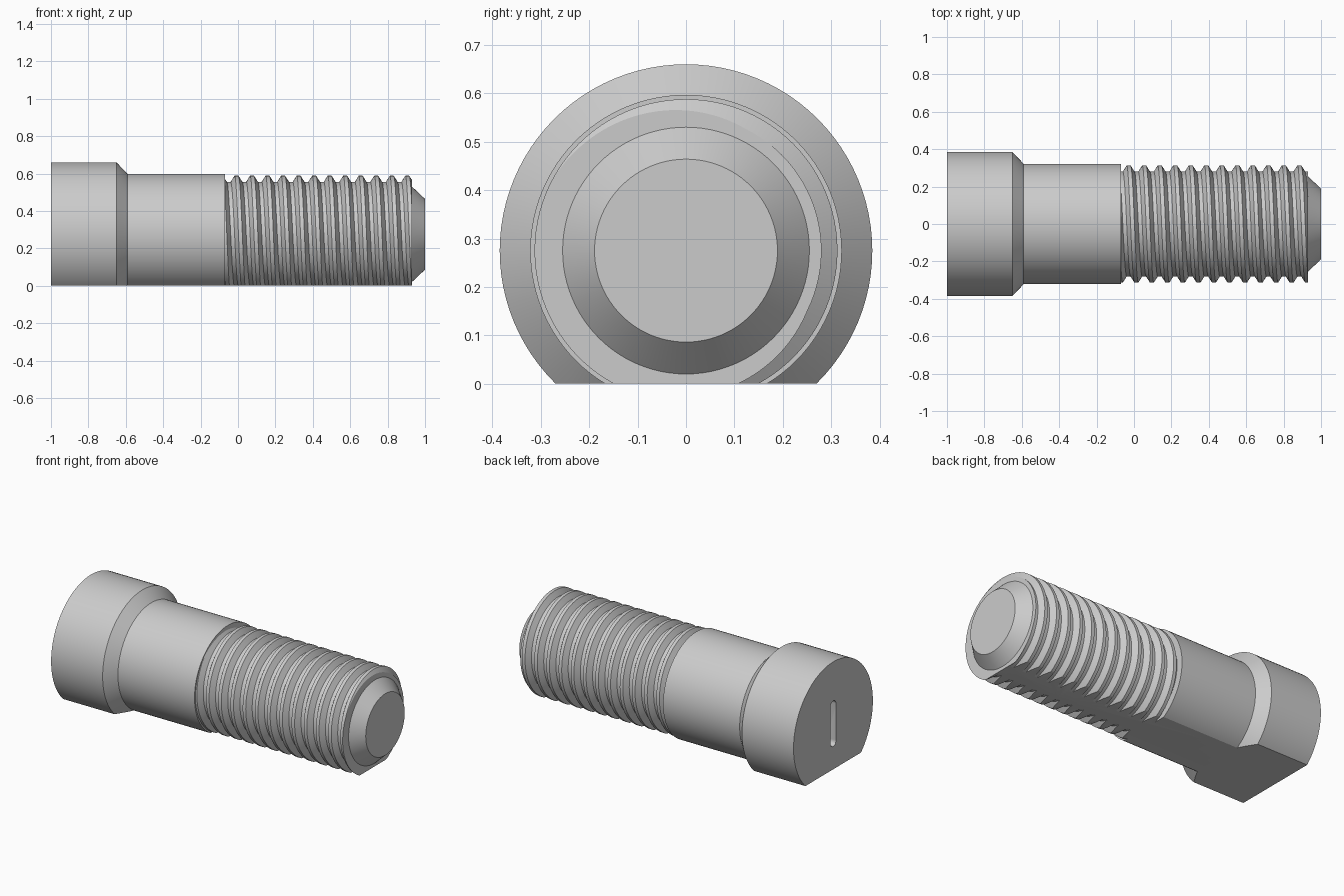
import bpy, bmesh, math
from mathutils import Vector

cube = bpy.data.objects.get("Cube")
if cube:
    bpy.data.objects.remove(cube, do_unlink=True)

AXIS_Z = 0.275               # height of the bolt axis above the flat underside
SEGMENTS = 96
PITCH, CREST_X = 0.083, -0.008
START, END = -0.07, 0.93     # threaded length
CREST, ROOT = 0.313, 0.28    # thread radii

steel = bpy.data.materials.new("steel_grey")
steel.use_nodes = True
colour = (0.6, 0.6, 0.6, 1)
steel.diffuse_color = colour
steel.node_tree.nodes["Principled BSDF"].inputs["Base Color"].default_value = colour


def make_object(name, bm):
    bmesh.ops.recalc_face_normals(bm, faces=bm.faces)
    mesh = bpy.data.meshes.new(name)
    bm.to_mesh(mesh)
    bm.free()
    mesh.materials.append(steel)
    obj = bpy.data.objects.new(name, mesh)
    bpy.context.collection.objects.link(obj)
    return obj


def thread_radius(x, turn):
    """Trapezoidal thread: flat crest, sloped flanks, flat root."""
    u = (x - CREST_X) / PITCH - turn
    d = abs(u - round(u))
    t = min(max((d - 0.125) / 0.25, 0), 1)
    return CREST + (ROOT - CREST) * t


def thread_profile(turn):
    points = []
    for k in range(-3, 14):
        for offset in (-0.375, -0.125, 0.125, 0.375):
            x = CREST_X + PITCH * (k + offset + turn)
            x = min(max(x, START), END)
            points.append((x, thread_radius(x, turn)))
    return points


# Head, collar and shank, then the right-handed thread and the conical tip
head_and_shank = [(-1, 0), (-1, 0.385), (-0.65, 0.385), (-0.59, 0.322), (START, 0.322)]
tip = [(END, 0.255), (1, 0.189), (1, 0)]

bm = bmesh.new()
columns = []
for s in range(SEGMENTS + 1):
    turn = s / SEGMENTS
    a = turn * math.tau
    profile = head_and_shank + thread_profile(turn) + tip
    columns.append([bm.verts.new((x, -r * math.sin(a), AXIS_Z + r * math.cos(a)))
                    for x, r in profile])
for left, right in zip(columns, columns[1:]):
    for i in range(len(left) - 1):
        bm.faces.new((left[i], left[i + 1], right[i + 1], right[i]))
bmesh.ops.remove_doubles(bm, verts=bm.verts, dist=1e-5)

# Flat underside
cut = bmesh.ops.bisect_plane(bm, geom=bm.verts[:] + bm.edges[:] + bm.faces[:], dist=1e-6,
                             plane_co=(0, 0, 0), plane_no=(0, 0, -1), clear_outer=True)
rim = [e for e in bm.edges if e.is_boundary]
flat = bmesh.ops.holes_fill(bm, edges=rim, sides=0)["faces"]
bmesh.ops.triangulate(bm, faces=flat, ngon_method='EAR_CLIP')
bolt = make_object("bolt", bm)

# Rounded upright slot in the head
bm = bmesh.new()
half_width, half_straight, depth = 0.027, 0.113, 0.06
outline = []
for i in range(26):
    a = math.pi * (i if i < 13 else i - 1) / 12
    side = 1 if i < 13 else -1
    outline.append(bm.verts.new((-1.05, half_width * math.cos(a),
                                 0.28 + side * half_straight + half_width * math.sin(a))))
face = bm.faces.new(outline)
extruded = bmesh.ops.extrude_face_region(bm, geom=[face], use_keep_orig=True)["geom"]
bmesh.ops.translate(bm, vec=Vector((0.05 + depth, 0, 0)),
                    verts=[g for g in extruded if isinstance(g, bmesh.types.BMVert)])
cutter = make_object("slot_cutter", bm)
cutter.hide_render = True

slot = bolt.modifiers.new("slot", 'BOOLEAN')
slot.operation = 'DIFFERENCE'
slot.solver = 'EXACT'
slot.object = cutter

bpy.ops.object.select_all(action='DESELECT')
bolt.select_set(True)
bpy.context.view_layer.objects.active = bolt
bpy.ops.object.modifier_apply(modifier=slot.name)
bpy.data.objects.remove(cutter, do_unlink=True)
bpy.ops.object.shade_smooth_by_angle(angle=math.radians(30))
